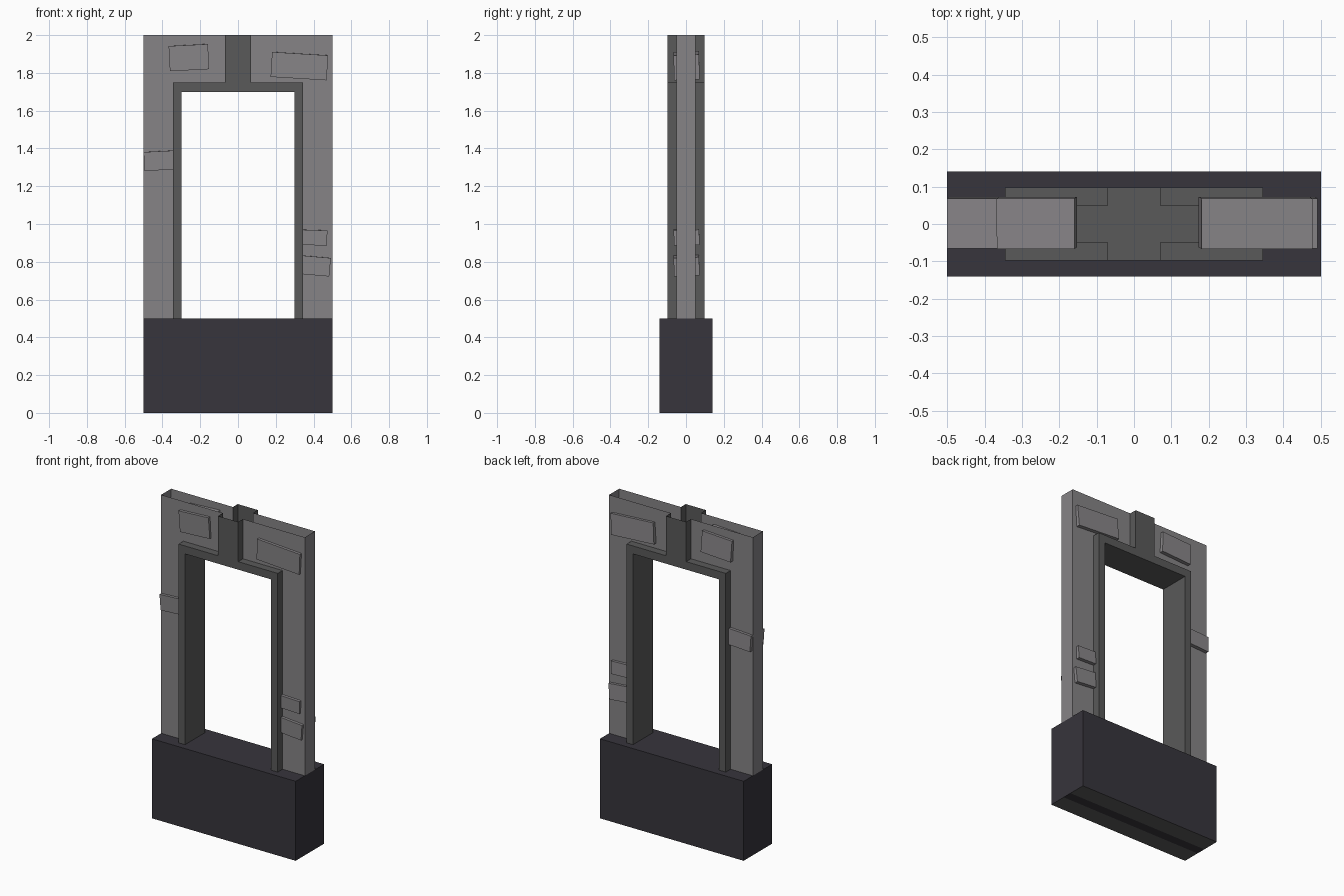
import bpy, bmesh, math
from mathutils import Vector, Matrix

if "Cube" in bpy.data.objects:
    bpy.data.objects.remove(bpy.data.objects["Cube"])


def material(name, rgb):
    m = bpy.data.materials.new(name)
    m.diffuse_color = (*rgb, 1)
    m.use_nodes = True
    m.node_tree.nodes["Principled BSDF"].inputs["Base Color"].default_value = m.diffuse_color
    return m


WALL = material("wall grey", (0.238, 0.23, 0.24))
BRICK = material("brick grey", (0.25, 0.24, 0.25))
TRIM = material("trim grey", (0.101, 0.101, 0.101))
BASE = material("dark slate", (0.038, 0.035, 0.045))


def finish(name, bm, *mats):
    mesh = bpy.data.meshes.new(name)
    bm.to_mesh(mesh)
    bm.free()
    for m in mats:
        mesh.materials.append(m)
    ob = bpy.data.objects.new(name, mesh)
    bpy.context.collection.objects.link(ob)
    return ob


def face(bm, pts, outward):
    f = bm.faces.new([bm.verts.new(p) for p in pts])
    f.normal_update()
    if f.normal.dot(Vector(outward)) < 0:
        f.normal_flip()


def ribbon(bm, a, b, y0, y1, outward):
    """Strip between two (x, z) points, running in depth from y0 to y1."""
    face(bm, [(a[0], y0, a[1]), (b[0], y0, b[1]),
              (b[0], y1, b[1]), (a[0], y1, a[1])], outward)


def quarter(name, bm, mat):
    """Mirror a front right quarter to all four quarters."""
    bmesh.ops.remove_doubles(bm, verts=bm.verts, dist=1e-5)
    ob = finish(name, bm, mat)
    mod = ob.modifiers.new("mirror", 'MIRROR')
    mod.use_axis = (True, True, False)
    return ob


# Door trim with keystone: an open-topped shell
W, IN, OUT, KEY = 0.5, 0.30, 0.345, 0.07
Z0, ZL, ZT, TOP = 0.5, 1.70, 1.75, 2.0
YT, YW = -0.098, -0.05
bm = bmesh.new()
profile = [(0, ZL), (IN, ZL), (IN, Z0), (OUT, Z0), (OUT, ZT), (KEY, ZT), (KEY, TOP), (0, TOP)]
face(bm, [(x, YT, z) for x, z in profile], (0, -1, 0))
ribbon(bm, profile[0], profile[1], YT, 0, (0, 0, -1))
ribbon(bm, profile[1], profile[2], YT, 0, (-1, 0, 0))
ribbon(bm, profile[3], profile[4], YT, YW, (1, 0, 0))
ribbon(bm, profile[4], profile[5], YT, YW, (0, 0, 1))
ribbon(bm, profile[5], profile[6], YT, YW, (1, 0, 0))
quarter("door_trim", bm, TRIM)

# Hollow wall around the trim
bm = bmesh.new()
outline = [(KEY, TOP), (KEY, ZT), (OUT, ZT), (OUT, Z0), (W, Z0), (W, TOP)]
face(bm, [(x, YW, z) for x, z in outline], (0, -1, 0))
ribbon(bm, (W, Z0), (W, TOP), YW, 0, (1, 0, 0))
quarter("wall", bm, WALL)

# Foundation block, with grey strips on the underside
bm = bmesh.new()
bmesh.ops.create_cube(bm, size=1, matrix=Matrix.Translation((0, 0, 0.25))
                      @ Matrix.Diagonal((1.0, 0.282, 0.5, 1)))
for y in (-0.03, 0.03):
    bmesh.ops.bisect_plane(bm, geom=bm.verts[:] + bm.edges[:] + bm.faces[:],
                           plane_co=(0, y, 0), plane_no=(0, 1, 0))
bm.normal_update()
for f in bm.faces:
    if f.normal.z < -0.5 and abs(f.calc_center_median().y) > 0.03:
        f.material_index = 1
finish("foundation", bm, BASE, TRIM)

# Loose bricks passing through the wall: x, z, width, height, tilt
bricks = [(-0.26, 1.883, 0.208, 0.133, 3),
          (0.325, 1.838, 0.297, 0.132, -3.5),
          (-0.42, 1.337, 0.155, 0.10, 3),
          (0.402, 0.93, 0.14, 0.08, -2),
          (0.41, 0.78, 0.155, 0.098, -5)]
for i, (x, z, w, h, tilt) in enumerate(bricks):
    bm = bmesh.new()
    bmesh.ops.create_cube(bm, size=1, matrix=Matrix.Translation((x, 0.003, z))
                          @ Matrix.Rotation(math.radians(-tilt), 4, 'Y')
                          @ Matrix.Rotation(math.radians(2), 4, 'X')
                          @ Matrix.Diagonal((w, 0.135, h, 1)))
    finish(f"brick_{i + 1}", bm, BRICK)
